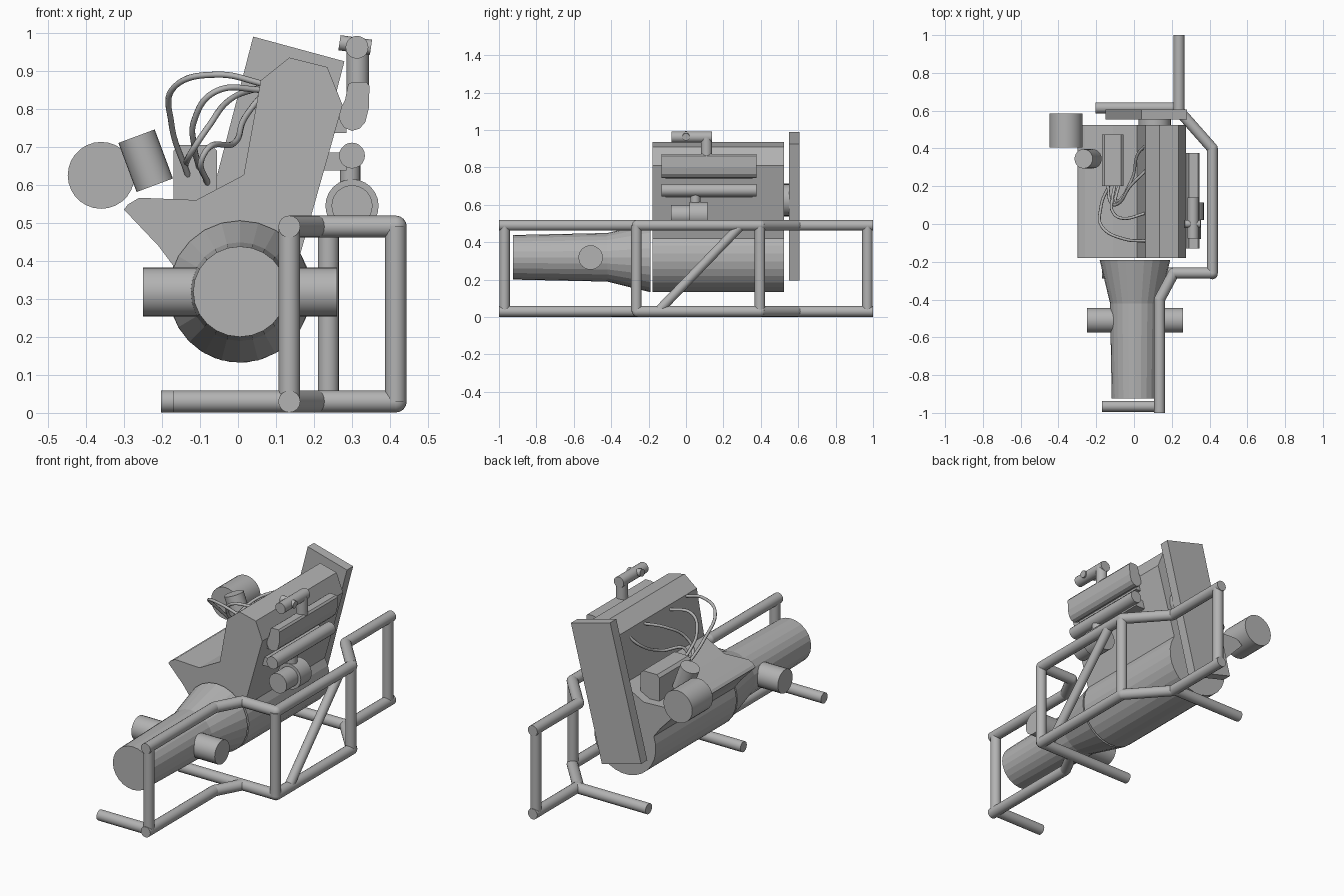
import bpy, bmesh, math
from mathutils import Vector

if "Cube" in bpy.data.objects:
    bpy.data.objects.remove(bpy.data.objects["Cube"])

metal = bpy.data.materials.new("plain_grey")
metal.diffuse_color = (0.45, 0.45, 0.45, 1)
metal.use_nodes = True
metal.node_tree.nodes["Principled BSDF"].inputs["Base Color"].default_value = metal.diffuse_color


def finish(name, bm, smooth=False):
    bmesh.ops.recalc_face_normals(bm, faces=bm.faces)
    me = bpy.data.meshes.new(name)
    bm.to_mesh(me)
    bm.free()
    me.materials.append(metal)
    ob = bpy.data.objects.new(name, me)
    bpy.context.collection.objects.link(ob)
    if smooth:
        bpy.ops.object.select_all(action='DESELECT')
        ob.select_set(True)
        bpy.context.view_layer.objects.active = ob
        bpy.ops.object.shade_smooth_by_angle(angle=math.radians(35))
    return ob


def add_rod(bm, a, b, r, sides=16):
    a, b = Vector(a), Vector(b)
    mat = (b - a).to_track_quat('Z', 'Y').to_matrix().to_4x4()
    mat.translation = (a + b) / 2
    bmesh.ops.create_cone(bm, cap_ends=True, segments=sides, radius1=r,
                          radius2=r, depth=(b - a).length, matrix=mat)


def rods(name, segments, r, sides=20, smooth=True):
    bm = bmesh.new()
    for a, b in segments:
        add_rod(bm, a, b, r, sides)
    return finish(name, bm, smooth)


def loft(name, rings):
    bm = bmesh.new()
    loops = [[bm.verts.new(p) for p in ring] for ring in rings]
    n = len(loops[0])
    for lo, hi in zip(loops, loops[1:]):
        for i in range(n):
            bm.faces.new((lo[i], lo[(i + 1) % n], hi[(i + 1) % n], hi[i]))
    bm.faces.new(loops[0])
    bm.faces.new(loops[-1])
    return finish(name, bm)


def extrude_y(name, profile, y0, y1):
    return loft(name, [[(x, y, z) for x, z in profile] for y in (y0, y1)])


# Engine block: round crankcase below, leaning cylinder head above
CX, CZ, R = 0.005, 0.32, 0.188
arc = [(CX + R * math.cos(math.radians(a)), CZ + R * math.sin(math.radians(a)))
       for a in [32 - 233 * i / 18 for i in range(19)]]
block = arc + [(-0.21, 0.44), (-0.30, 0.535), (-0.29, 0.548), (-0.26, 0.566),
               (-0.11, 0.56), (0.015, 0.626), (0.06, 0.875), (0.135, 0.935),
               (0.235, 0.91), (0.275, 0.81)]
extrude_y("engine_block", block, -0.18, 0.525)

# Gearbox with flared bell housing
rings = []
for y, rx, rz in [(-0.19, 0.187, 0.187), (-0.42, 0.132, 0.130), (-0.925, 0.123, 0.119)]:
    rings.append([(CX + rx * math.cos(math.tau * i / 24), y,
                   0.319 + rz * math.sin(math.tau * i / 24)) for i in range(24)])
loft("gearbox", rings)
rods("gearbox_mounts", [((-0.25, -0.51, 0.318), (0.26, -0.51, 0.318))], 0.065, 24)

# Slanted rear cover and the hub joining it to the block
extrude_y("rear_cover", [(0.04, 0.99), (0.28, 0.925), (0.09, 0.195), (-0.15, 0.26)], 0.552, 0.606)
rods("rear_hub", [((0.11, 0.52, 0.625), (0.11, 0.555, 0.625))], 0.085, 24)

# Side manifolds with flanges reaching into the head
upper = [(0.29, 0.865), (0.30, 0.87), (0.338, 0.87), (0.346, 0.86), (0.344, 0.80),
         (0.335, 0.765), (0.32, 0.748), (0.30, 0.742), (0.28, 0.75),
         (0.268, 0.768), (0.266, 0.79), (0.282, 0.825)]
extrude_y("upper_manifold", upper, -0.13, 0.376)
rods("lower_manifold", [((0.30, -0.13, 0.677), (0.30, 0.376, 0.677))], 0.034)
for name, z0, z1 in [("upper_flange", 0.737, 0.79), ("lower_flange", 0.638, 0.685)]:
    extrude_y(name, [(0.2, z0), (0.285, z0), (0.285, z1), (0.2, z1)], -0.11, 0.356)

# Breather pipe above the manifold
rods("breather_pipe", [((0.315, 0.11, 0.84), (0.315, 0.11, 0.96)),
                       ((0.313, -0.077, 0.962), (0.313, 0.14, 0.962))], 0.03)
rods("breather_cross_pipe", [((0.267, 0, 0.974), (0.350, 0, 0.962))], 0.02)

# Turbo below the manifold
rods("turbo_small_housing", [((0.30, -0.08, 0.545), (0.30, 0.03, 0.545))], 0.054, 24)
rods("turbo_large_housing", [((0.30, 0.02, 0.545), (0.30, 0.115, 0.545))], 0.07, 24)
rods("turbo_neck", [((0.295, 0.05, 0.57), (0.295, 0.05, 0.67))], 0.027)

# Ignition box with chamfered upper edges
extrude_y("ignition_box", [(-0.17, 0.55), (-0.055, 0.55), (-0.055, 0.69), (-0.07, 0.705),
                           (-0.155, 0.705), (-0.17, 0.69)], 0.20, 0.475)

# Oil filter and alternator on the left
rods("oil_filter", [((-0.267, 0.345, 0.728), (-0.219, 0.345, 0.599))], 0.051, 24)
rods("alternator", [((-0.36, 0.405, 0.625), (-0.36, 0.585, 0.625))], 0.088, 28)

# Ignition wires
wires = [
    [(0.07, -0.09, 0.865), (-0.05, -0.08, 0.89), (-0.165, -0.02, 0.86), (-0.175, 0.09, 0.76), (-0.13, 0.21, 0.62)],
    [(0.07, 0.06, 0.85), (-0.06, 0.03, 0.845), (-0.115, 0.07, 0.77), (-0.115, 0.13, 0.70), (-0.10, 0.21, 0.64)],
    [(0.07, 0.29, 0.86), (-0.02, 0.20, 0.825), (-0.08, 0.11, 0.75), (-0.12, 0.11, 0.69), (-0.14, 0.21, 0.65)],
    [(0.07, 0.42, 0.845), (0.02, 0.37, 0.78), (-0.01, 0.24, 0.71), (-0.09, 0.12, 0.68), (-0.08, 0.21, 0.60)],
]
for i, pts in enumerate(wires):
    cu = bpy.data.curves.new("ignition_wire", 'CURVE')
    cu.dimensions = '3D'
    cu.bevel_depth = 0.008
    cu.bevel_resolution = 2
    cu.use_fill_caps = True
    sp = cu.splines.new('BEZIER')
    sp.bezier_points.add(len(pts) - 1)
    for bp, p in zip(sp.bezier_points, pts):
        bp.co = p
        bp.handle_left_type = bp.handle_right_type = 'AUTO'
    cu.materials.append(metal)
    bpy.context.collection.objects.link(bpy.data.objects.new(f"ignition_wire_{i + 1}", cu))

# Tubular frame: matching top and bottom rails, posts, brace and floor bars
T, LOW, TOP = 0.029, 0.03, 0.49
path = [(0.135, -1.0), (0.135, -0.40), (0.21, -0.26), (0.415, -0.26),
        (0.415, 0.40), (0.238, 0.60), (0.238, 1.0)]
for name, z in [("bottom_rail", LOW), ("top_rail", TOP)]:
    bm = bmesh.new()
    for a, b in zip(path, path[1:]):
        add_rod(bm, (*a, z), (*b, z), T)
    for p in path[1:-1]:
        ball = bmesh.ops.create_uvsphere(bm, u_segments=16, v_segments=8, radius=T)
        bmesh.ops.translate(bm, verts=ball["verts"], vec=(*p, z))
    finish(name, bm, True)
rods("frame_posts", [((x, y, LOW), (x, y, TOP)) for x, y in
                     [(0.135, -0.97), (0.415, -0.265), (0.415, 0.395), (0.238, 0.97)]], 0.028, 16)
rods("frame_brace", [((0.415, -0.15, LOW), (0.415, 0.295, TOP))], 0.025, 16)
rods("floor_bars", [((x, y, LOW), (end, y, LOW)) for x, y, end in
                    [(-0.17, -0.965, 0.135), (-0.17, -0.26, 0.415), (-0.203, 0.615, 0.238)]], 0.029, 16)
